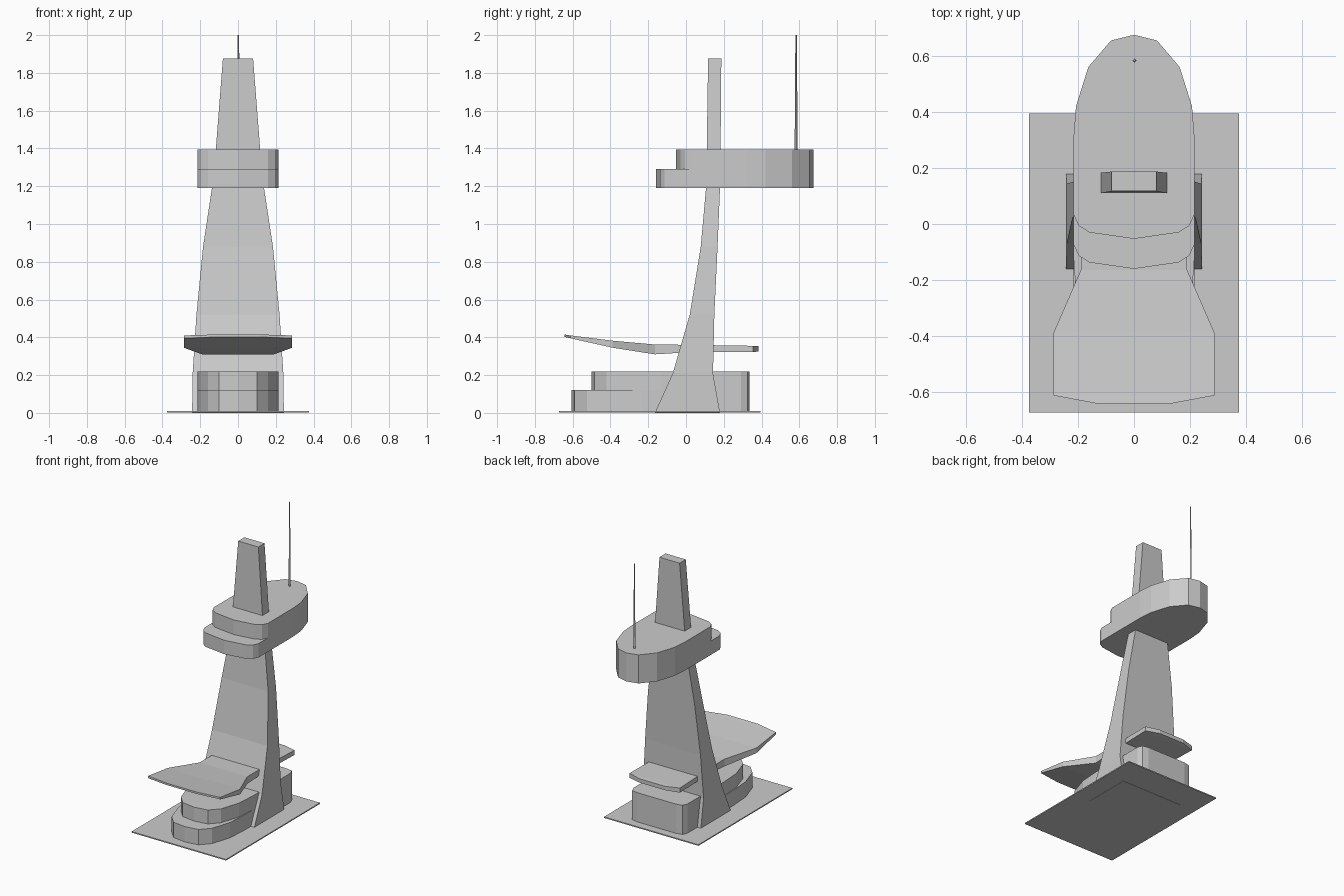
import bpy

if "Cube" in bpy.data.objects:
    bpy.data.objects.remove(bpy.data.objects["Cube"])


def make_mesh(name, verts, faces):
    mesh = bpy.data.meshes.new(name)
    mesh.from_pydata(verts, [], faces)
    mesh.update()
    obj = bpy.data.objects.new(name, mesh)
    bpy.context.collection.objects.link(obj)
    return obj


def loft(name, rings):
    """Skin counter-clockwise rings (seen from the loft's end) and cap both ends."""
    n = len(rings[0])
    verts = [v for ring in rings for v in ring]
    faces = [list(range(n))[::-1], list(range(len(verts) - n, len(verts)))]
    for r in range(len(rings) - 1):
        a, b = r * n, (r + 1) * n
        for i in range(n):
            j = (i + 1) % n
            faces.append((a + i, a + j, b + j, b + i))
    return make_mesh(name, verts, faces)


def slab(name, half, z0, z1):
    """Extrude an outline mirrored in x; half runs from front (-y) to back."""
    outline = half + [(-x, y) for x, y in reversed(half) if x > 0]
    return loft(name, [[(x, y, z) for x, y in outline] for z in (z0, z1)])


# Ground plate
slab("base_plate", [(0.375, -0.672), (0.375, 0.395)], 0.002, 0.01)

# Tapering, forward-swept tower: z, front y, back y, half width
tower = [(0, -0.165, 0.18, 0.243), (0.21, -0.07, 0.143, 0.24),
         (0.52, 0.02, 0.15, 0.22), (0.88, 0.078, 0.167, 0.185),
         (1.19, 0.106, 0.18, 0.138), (1.40, 0.11, 0.183, 0.117),
         (1.875, 0.117, 0.187, 0.08)]
loft("tower", [[(-w, f, z), (w, f, z), (w, b, z), (-w, b, z)]
               for z, f, b, w in tower])

# Stepped lobby at the foot, rounded towards the front
lobby_back = [(0.215, 0.29), (0.2, 0.325), (0.155, 0.335)]
for name, y, z0, z1 in (("lobby_lower", -0.605, 0.01, 0.12),
                        ("lobby_upper", -0.5, 0.12, 0.22)):
    nose = [(0.1, y + 0.015), (0.16, y + 0.08),
            (0.205, y + 0.22), (0.215, y + 0.37)]
    slab(name, [(0, y)] + nose + lobby_back, z0, z1)

# Stepped pod at the top, rounded towards the back
pod_back = [(0.215, 0.32), (0.207, 0.42), (0.163, 0.56),
            (0.082, 0.655), (0, 0.675)]
for name, y, z0, z1 in (("pod_lower", -0.16, 1.19, 1.29),
                        ("pod_upper", -0.053, 1.29, 1.395)):
    front = [(0, y), (0.16, y + 0.023), (0.197, y + 0.047), (0.215, y + 0.085)]
    slab(name, front + pod_back, z0, z1)

# Upswept canopy passing through the tower: y, half width, top z, bottom z
canopy = [(-0.643, 0.12, 0.415, 0.402), (-0.612, 0.287, 0.41, 0.395),
          (-0.388, 0.287, 0.382, 0.345), (-0.165, 0.19, 0.362, 0.31),
          (0.03, 0.19, 0.36, 0.322), (0.355, 0.2, 0.355, 0.322),
          (0.385, 0.1, 0.353, 0.325)]
loft("canopy", [[(-w, y, b), (-w, y, t), (w, y, t), (w, y, b)]
                for y, w, t, b in canopy])

# Thin mast on the pod
bpy.ops.mesh.primitive_cone_add(vertices=4, radius1=0.008, radius2=0.004,
                                depth=0.605, location=(0.002, 0.583, 1.6975))
bpy.context.object.name = "mast"
